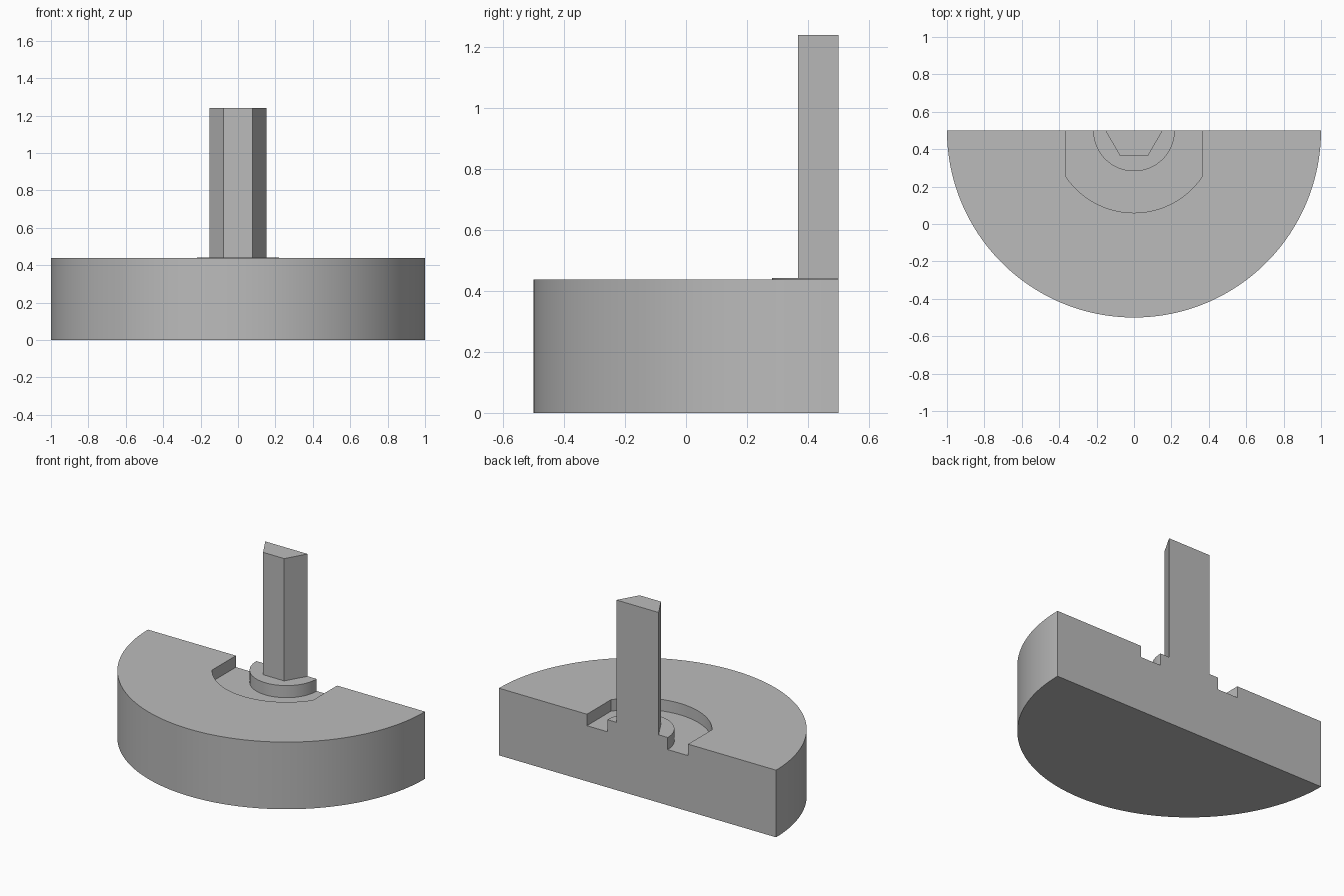
import bpy, bmesh
from math import pi, cos, sin, acos

cube = bpy.data.objects.get("Cube")
if cube:
    bpy.data.objects.remove(cube, do_unlink=True)

BACK = 0.5        # y of the flat cut face, which holds the common axis
TOP = 0.438       # top of the base
FLOOR = 0.363     # floor of the recess
BOSS_TOP = 0.442
POST_TOP = 1.24

grey = bpy.data.materials.new("plain grey")
grey.use_nodes = True
colour = (0.5, 0.5, 0.5, 1)
grey.diffuse_color = colour
grey.node_tree.nodes["Principled BSDF"].inputs["Base Color"].default_value = colour


def arc(radius, steps, trim=0.0):
    """Front half circle about the axis, shortened by trim at both ends."""
    span = pi - 2 * trim
    angles = [pi + trim + span * i / steps for i in range(steps + 1)]
    return [(radius * cos(a), BACK + radius * sin(a)) for a in angles]


def prism(name, outline, bottom, top):
    """Closed outline extruded straight up."""
    bm = bmesh.new()
    face = bm.faces.new([bm.verts.new((x, y, bottom)) for x, y in outline])
    moved = bmesh.ops.extrude_face_region(bm, geom=[face])["geom"]
    verts = [v for v in moved if isinstance(v, bmesh.types.BMVert)]
    bmesh.ops.translate(bm, verts=verts, vec=(0, 0, top - bottom))
    bmesh.ops.recalc_face_normals(bm, faces=bm.faces)
    mesh = bpy.data.meshes.new(name)
    bm.to_mesh(mesh)
    bm.free()
    mesh.materials.append(grey)
    obj = bpy.data.objects.new(name, mesh)
    bpy.context.collection.objects.link(obj)
    return obj


def activate(obj):
    bpy.ops.object.select_all(action="DESELECT")
    obj.select_set(True)
    bpy.context.view_layer.objects.active = obj


# Half-disc base
base = prism("base", arc(1.0, 96), 0, TOP)

# Recess with straight sides and a round front, open at the cut face
half_width, recess_radius = 0.365, 0.44
curve = arc(recess_radius, 48, acos(half_width / recess_radius))
outline = [(-half_width, BACK + 0.1)] + curve + [(half_width, BACK + 0.1)]
cutter = prism("recess_cutter", outline, FLOOR, TOP + 0.1)
cutter.hide_render = True
activate(base)
cut = base.modifiers.new("recess", "BOOLEAN")
cut.operation = "DIFFERENCE"
cut.solver = "EXACT"
cut.object = cutter
bpy.ops.object.modifier_apply(modifier=cut.name)
bpy.data.objects.remove(cutter, do_unlink=True)

# Round boss in the recess, and the half-hexagon post on it
boss = prism("boss", arc(0.218, 48), FLOOR, BOSS_TOP)
post = prism("post", arc(0.153, 3), BOSS_TOP, POST_TOP)

for part in (base, boss):
    activate(part)
    bpy.ops.object.shade_smooth_by_angle(angle=pi / 6)
